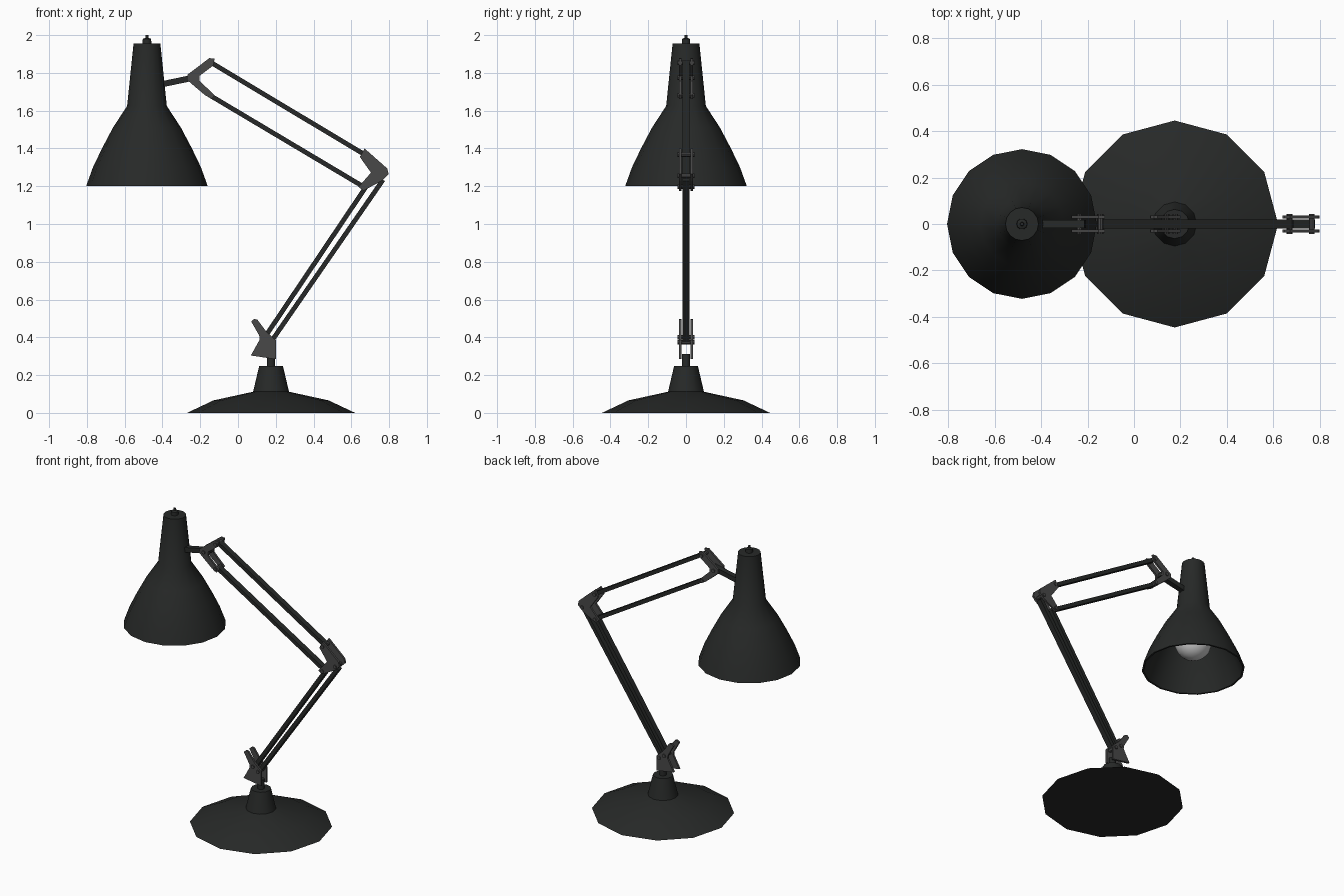
import bpy, bmesh, math
from mathutils import Vector

if "Cube" in bpy.data.objects:
    bpy.data.objects.remove(bpy.data.objects["Cube"])


def material(name, v):
    m = bpy.data.materials.new(name)
    m.diffuse_color = (*v, 1)
    m.use_nodes = True
    m.node_tree.nodes["Principled BSDF"].inputs["Base Color"].default_value = m.diffuse_color
    return m


BLACK = material("black_paint", (0.02, 0.022, 0.021))
METAL = material("dark_metal", (0.065, 0.065, 0.065))
GLASS = material("bulb_glass", (0.8, 0.8, 0.8))


def finish(name, bm, mat, smooth=0):
    bmesh.ops.recalc_face_normals(bm, faces=bm.faces)
    me = bpy.data.meshes.new(name)
    bm.to_mesh(me)
    bm.free()
    me.materials.append(mat)
    ob = bpy.data.objects.new(name, me)
    bpy.context.collection.objects.link(ob)
    if smooth:
        bpy.ops.object.select_all(action='DESELECT')
        ob.select_set(True)
        bpy.context.view_layer.objects.active = ob
        bpy.ops.object.shade_smooth_by_angle(angle=math.radians(smooth))
    return ob


def lathe(name, profile, x, sides, mat, closed=False, smooth=40):
    """Turn (radius, z) points about a vertical axis; cap or close the profile."""
    bm = bmesh.new()
    rings = [[bm.verts.new((x + r * math.cos(2 * math.pi * i / sides),
                            r * math.sin(2 * math.pi * i / sides), z))
              for i in range(sides)] for r, z in profile]
    pairs = list(zip(rings, rings[1:]))
    if closed:
        pairs.append((rings[-1], rings[0]))
    else:
        bm.faces.new(rings[0])
        bm.faces.new(rings[-1])
    for a, b in pairs:
        for i in range(sides):
            j = (i + 1) % sides
            bm.faces.new((a[i], a[j], b[j], b[i]))
    return finish(name, bm, mat, smooth)


def prism(bm, pts, y0, y1):
    """Extrude an (x, z) outline from y0 to y1."""
    f = bm.faces.new([bm.verts.new((x, y0, z)) for x, z in pts])
    new = bmesh.ops.extrude_face_region(bm, geom=[f])["geom"]
    bmesh.ops.translate(bm, vec=(0, y1 - y0, 0),
                        verts=[v for v in new if isinstance(v, bmesh.types.BMVert)])


def bar(name, a, b, thick=0.025, depth=0.038):
    """Rectangular rod between two (x, z) points."""
    a, b = Vector(a), Vector(b)
    d = (b - a).normalized() * thick / 2
    n = Vector((-d.y, d.x))
    bm = bmesh.new()
    prism(bm, [a - n, b - n, b + n, a + n], -depth / 2, depth / 2)
    return finish(name, bm, BLACK)


def bracket(name, outline, pins):
    """Pair of side plates joined by pins."""
    bm = bmesh.new()
    for s in (-1, 1):
        prism(bm, outline, s * 0.023, s * 0.037)
    finish(name + "_plates", bm, METAL)
    bm = bmesh.new()
    for x, z in pins:
        ring = [(x + 0.012 * math.cos(k * math.pi / 4), z + 0.012 * math.sin(k * math.pi / 4))
                for k in range(8)]
        prism(bm, ring, -0.044, 0.044)
    finish(name + "_pins", bm, METAL)


# Base and swivel stem
lathe("base", [(0.445, 0), (0.305, 0.066), (0.095, 0.112), (0.063, 0.248)], 0.175, 12, BLACK)
lathe("swivel_stem", [(0.022, 0.24), (0.022, 0.312)], 0.175, 12, BLACK)

# Lower and upper pairs of rods
bar("lower_rod_inner", (0.135, 0.39), (0.675, 1.193))
bar("lower_rod_outer", (0.172, 0.372), (0.768, 1.234))
bar("upper_rod_top", (-0.14, 1.853), (0.668, 1.369))
bar("upper_rod_bottom", (-0.15, 1.682), (0.66, 1.2))

# Joint brackets
bracket("foot_joint",
        [(0.07, 0.484), (0.085, 0.497), (0.102, 0.494), (0.15, 0.43), (0.2, 0.385),
         (0.2, 0.284), (0.068, 0.304), (0.115, 0.388), (0.112, 0.41)],
        [(0.14, 0.4), (0.178, 0.375)])
bracket("elbow_joint",
        [(0.67, 1.4), (0.79, 1.294), (0.798, 1.264), (0.76, 1.228), (0.664, 1.176),
         (0.638, 1.196), (0.704, 1.272), (0.645, 1.355)],
        [(0.67, 1.368), (0.765, 1.255), (0.668, 1.197)])
bracket("head_joint",
        [(-0.152, 1.878), (-0.124, 1.876), (-0.13, 1.84), (-0.204, 1.784), (-0.204, 1.758),
         (-0.124, 1.682), (-0.138, 1.662), (-0.175, 1.682), (-0.27, 1.763), (-0.268, 1.79)],
        [(-0.144, 1.853), (-0.148, 1.682), (-0.235, 1.775)])
bar("shade_arm", (-0.46, 1.728), (-0.21, 1.78), 0.032, 0.036)

# Lamp shade: outer wall, then thin inner wall, closed into a shell
outer = [(0.322, 1.2), (0.286, 1.3), (0.238, 1.4), (0.18, 1.51), (0.105, 1.625), (0.071, 1.955)]
inner = [(max(r - 0.012, 0.05), z) for r, z in reversed(outer[:-1])]
lathe("lamp_shade", outer + [(0.001, 1.957), (0.001, 1.75), (0.07, 1.75)] + inner,
      -0.482, 16, BLACK, closed=True)
lathe("shade_knob", [(0.024, 1.95), (0.022, 1.98), (0.009, 1.985), (0.007, 2.0)],
      -0.482, 10, BLACK)

# Light bulb: globe running into a neck
globe = [(0.115 * math.sin(t * math.pi / 12) + 0.001, 1.39 - 0.115 * math.cos(t * math.pi / 12))
         for t in range(0, 10)]
lathe("light_bulb", globe + [(0.045, 1.54), (0.04, 1.76)], -0.482, 16, GLASS, smooth=60)
